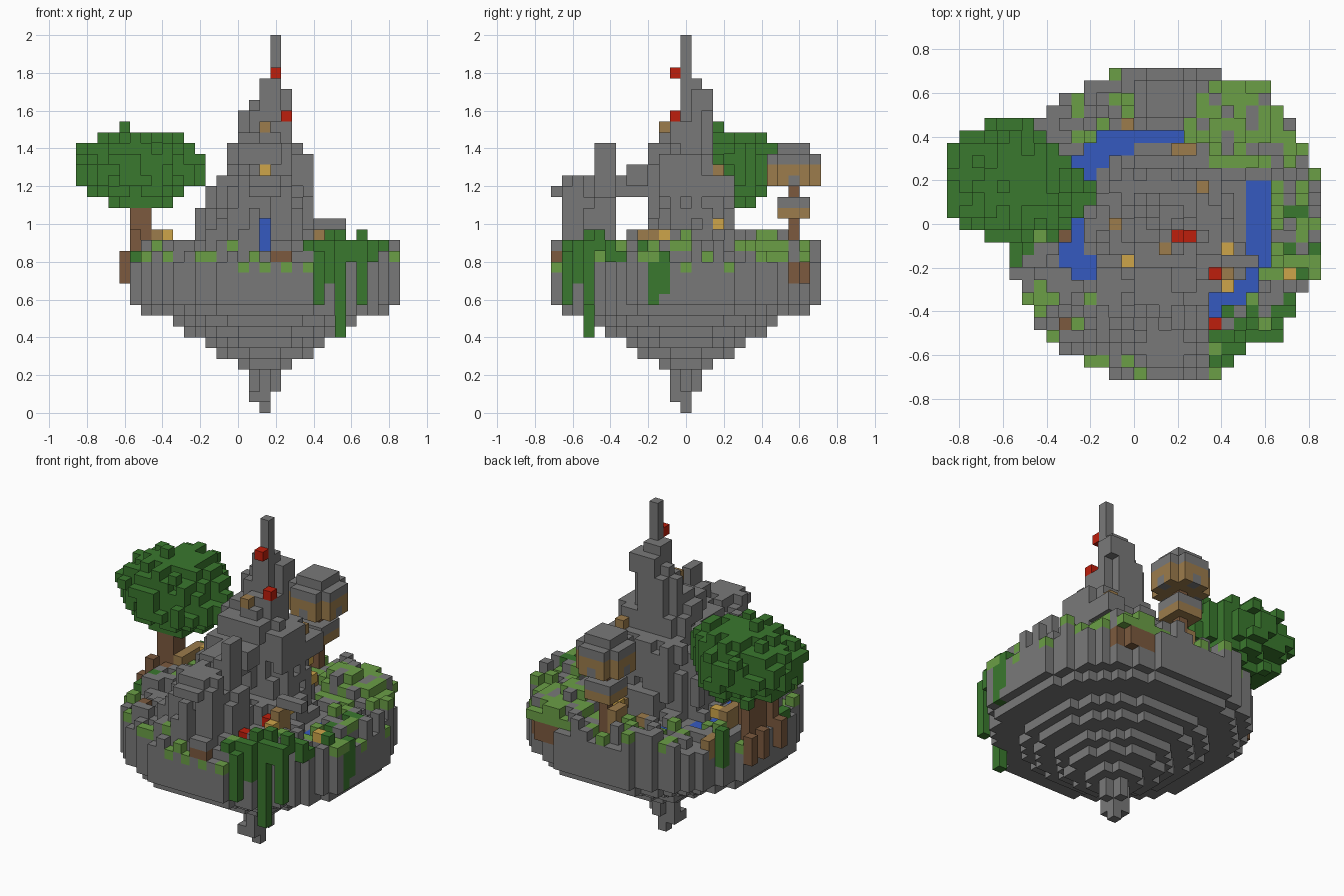
import bpy, random, math

random.seed(7)
if "Cube" in bpy.data.objects:
    bpy.data.objects.remove(bpy.data.objects["Cube"], do_unlink=True)

SIZE = 2 / 35          # edge of one block
CX, CY = 17, 12        # column at the island axis


def linear(c):
    c /= 255
    return c / 12.92 if c < 0.04 else ((c + 0.055) / 1.055) ** 2.4


COLOURS = {"stone": (121, 121, 121), "grass": (107, 159, 70), "leaf": (58, 120, 46),
           "water": (53, 90, 192), "red": (190, 30, 12), "bark": (124, 90, 62),
           "timber": (156, 124, 76), "lamp": (206, 165, 74)}
NAMES = list(COLOURS)
MATERIALS = []
for name, rgb in COLOURS.items():
    mat = bpy.data.materials.new(name)
    mat.use_nodes = True
    value = [linear(c) for c in rgb] + [1]
    mat.diffuse_color = value
    shader = mat.node_tree.nodes["Principled BSDF"]
    shader.inputs["Base Color"].default_value = value
    shader.inputs["Roughness"].default_value = 0.9
    MATERIALS.append(mat)

cells = {}             # (i, j, k) -> (part, colour)


def put(part, colour, i, j, k):
    cells[i, j, k] = (part, colour)


def box(part, colour, i0, i1, j0, j1, k0, k1):
    for i in range(i0, i1 + 1):
        for j in range(j0, j1 + 1):
            for k in range(k0, k1 + 1):
                put(part, colour, i, j, k)


def disc(part, colour, ci, cj, r, k0, k1):
    for i in range(int(ci - r), int(ci + r) + 2):
        for j in range(int(cj - r), int(cj + r) + 2):
            if math.hypot(i - ci, j - cj) <= r:
                box(part, colour, i, i, j, j, k0, k1)


def on_rock(i, j, n):
    """Blunt circle reaching n blocks each way, cut off at the front left corner."""
    dx, dy = i - CX, j - CY
    return max(abs(dx), abs(dy)) <= n and math.hypot(dx, dy) <= n * 1.05 + 0.25 and dx - dy <= 16


def chance(p):
    return random.random() < p


# Floating rock: stepped cone below, wide drum above
box("rock_base", "stone", CX, CX, CY, CY, 0, 0)
box("rock_base", "stone", CX - 1, CX, CY - 1, CY, 1, 1)
for k, n in enumerate([1, 1, 2, 4, 5, 7, 8, 11, 12, 12, 12, 12], start=2):
    for i in range(5, 30):
        for j in range(25):
            if on_rock(i, j, n):
                put("rock_base", "stone", i, j, k)

# Ground, ring river and ragged grassy rim
for i in range(5, 30):
    for j in range(25):
        r = math.hypot(i - CX, j - CY)
        if not on_rock(i, j, 12):
            continue
        dry = (i < 17 and j < 8) or (i > 19 and j > 15) or j > 19
        if 6.6 + (i > CX and j < 16) * 0.4 <= r < 8.7 and not dry:
            put("river", "water", i, j, 13)
        elif r >= 8.4:
            green = 0.5 if j > 15 or (i > CX and j > 7) else 0.24
            if r > 11.5:
                if chance(0.25):
                    put("rim", "grass", i, j, 13)
                if chance(0.45):
                    continue
            top = 13 + random.choice([0, 1, 1, 2])
            box("rim", "stone", i, i, j, j, 13, top)
            if chance(green):
                put("rim", "grass", i, j, top)
        elif r >= 7 and chance(0.5):
            put("rim", "stone", i, j, 14)

# Central mountain: tiers of (top, i range, j range) with rough edges
TIERS = [(14, 11, 23, 5, 17), (16, 11, 22, 7, 17), (18, 11, 21, 9, 16), (20, 12, 21, 9, 16),
         (21, 13, 21, 9, 16), (23, 14, 21, 9, 14), (24, 14, 20, 9, 14), (25, 15, 19, 10, 14),
         (26, 15, 19, 11, 14), (27, 15, 19, 12, 14), (28, 16, 19, 12, 14), (29, 17, 19, 12, 14),
         (30, 17, 18, 12, 13)]
bottom = 13
for top, i0, i1, j0, j1 in TIERS:
    ci, cj = (i0 + i1) / 2, (j0 + j1) / 2
    ri, rj = (i1 - i0 + 1) / 2, (j1 - j0 + 1) / 2
    for i in range(i0, i1 + 1):
        for j in range(j0, j1 + 1):
            d = math.hypot((i - ci) / ri, (j - cj) / rj)
            if d < 1.12 - random.random() * 0.36:
                box("mountain", "stone", i, i, j, j, bottom, top)
    bottom = top
box("mountain", "stone", 13, 13, 10, 11, 14, 21)
box("mountain", "stone", 17, 17, 9, 11, 18, 23)
box("mountain", "stone", 18, 18, 14, 14, 20, 29)
box("spire", "stone", 18, 18, 12, 12, 28, 34)
box("ledge", "stone", 20, 21, 12, 16, 20, 21)
box("ledge", "stone", 20, 21, 11, 13, 21, 23)

# Front crag with a portal, joined to the mountain by a bridge
for i in range(11, 21):
    for j in range(1, 6):
        if math.hypot(i - CX, j - CY) > 11.3:
            continue
        slope = max(0, 15 - i) * 1.8 + max(0, i - 19) * 2
        top = 21 - int(slope) - (j == 1) - random.choice([0, 0, 1, 2, 4])
        box("crag", "stone", i, i, j, j, 13, max(top, 14 + (i + j) % 2))
box("crag", "stone", 16, 18, 1, 3, 20, 21)
box("crag", "stone", 18, 19, 4, 5, 19, 22)
box("crag", "stone", 19, 19, 4, 5, 22, 24)
box("crag", "stone", 16, 18, 0, 0, 20, 20)
box("bridge", "stone", 15, 18, 6, 9, 20, 21)
box("bridge", "stone", 18, 19, 7, 8, 21, 22)
for j in range(0, 5):
    for k in range(15, 18):
        cells.pop((17, j, k), None)
box("waterfall", "water", 17, 17, 5, 5, 14, 17)
for i, j, k in ((14, 1, 15), (15, 0, 13), (16, 0, 14), (11, 1, 14), (21, 1, 14), (13, 1, 13)):
    put("front_grass", "grass", i, j, k)

# Grass mound on earth at the back
disc("mound_earth", "bark", 22.5, 20, 3.4, 12, 13)
disc("mound_grass", "grass", 22.5, 20.2, 3.8, 14, 14)
disc("mound_grass", "grass", 22.5, 20.2, 3.1, 15, 15)
disc("mound_grass", "grass", 22, 19.5, 1.6, 16, 16)
for n in range(14):
    i, j = random.randint(19, 25), random.randint(17, 22)
    for k in (14, 15, 16):
        if (i, j, k) in cells:
            put("mound_grass", "stone", i, j, k)

# Round house on a post
HI, HJ = 17, 22
box("house_post", "bark", HI, HI, HJ, HJ, 13, 20)
disc("house_balcony", "timber", HI, HJ, 1.5, 18, 18)
disc("house_balcony", "stone", HI, HJ, 1.5, 19, 19)
disc("house_walls", "timber", HI, HJ, 2.3, 21, 22)
for di, dj in ((2, 0), (-2, 0), (0, 2), (0, -2)):
    put("house_walls", "stone", HI + di, HJ + dj, 21)
disc("house_roof", "stone", HI, HJ, 2.3, 23, 23)
disc("house_roof", "stone", HI, HJ, 1.5, 24, 24)
box("house_steps", "timber", HI - 1, HI - 1, HJ - 1, HJ, 14, 16)

# Tree: trunk, spreading roots and rough crown
box("trunk", "bark", 5, 6, 13, 14, 13, 19)
box("trunk", "bark", 5, 5, 15, 15, 13, 17)
for i, j, k0, k1 in ((4, 11, 12, 14), (5, 11, 13, 16), (6, 12, 13, 15), (4, 14, 12, 14),
                     (4, 16, 12, 14), (9, 11, 13, 15), (9, 4, 14, 15)):
    box("roots", "bark", i, i, j, j, k0, k1)
for i in range(0, 12):
    for j in range(11, 21):
        for k in range(19, 26):
            dx, dy = i - 5.2, j - 15.5
            d = (dx / 5.7) ** 2 + (dy / 5) ** 2 + ((k - 22.2) / 3.7) ** 2
            if d < 1.24 - random.random() * 0.55 and dx + dy < 6:
                put("tree_crown", "leaf", i, j, k)
box("tree_crown", "leaf", 9, 11, 14, 14, 21, 22)
put("tree_crown", "leaf", 4, 15, 26)
box("tree_vine", "leaf", 6, 6, 18, 18, 12, 15)
box("tree_vine", "leaf", 5, 5, 9, 10, 14, 14)
box("tree_vine", "leaf", 6, 6, 10, 10, 14, 15)

# Bushes and hanging vines at the front left
for i in range(21, 30):
    for j in range(1, 14):
        r = math.hypot(i - CX, j - CY)
        if r > 8.5 and on_rock(i, j, 12) and (j < 7 or (i > 25 and 9 < j and chance(0.5))):
            top = random.choice([14, 14, 15, 15, 16] if i < 28 else [13, 14, 15])
            box("bushes", "stone", i, i, j, j, 13, top)
            if chance(0.6):
                put("bushes", "leaf", i, j, top)
            elif chance(0.5):
                put("bushes", "grass", i, j, top)
for i, j, k0, k1 in ((24, 3, 7, 14), (26, 3, 10, 15), (25, 3, 14, 15), (22, 1, 10, 14),
                     (23, 2, 12, 15), (26, 4, 15, 16), (29, 9, 10, 13), (29, 10, 11, 14),
                     (28, 8, 13, 15), (24, 4, 14, 16), (27, 5, 14, 15)):
    box("vines", "leaf", i, i, j, j, k0, k1)

# Small hut, dock and scattered timber
box("hut", "timber", 22, 22, 8, 9, 14, 16)
box("hut", "stone", 22, 24, 9, 9, 17, 17)
box("dock", "timber", 7, 7, 16, 19, 13, 14)
box("dock", "timber", 7, 7, 13, 16, 14, 16)
box("front_log", "bark", 18, 19, 0, 0, 14, 14)
box("front_log", "stone", 18, 19, 0, 0, 15, 15)
for i, j, k in ((17, 10, 26), (13, 12, 21), (20, 15, 22), (18, 18, 15), (19, 18, 15), (14, 20, 15)):
    put("timber_blocks", "timber", i, j, k)

# Lamps and red flags
for i, j, k in ((17, 9, 22), (14, 9, 18), (22, 10, 16), (22, 7, 15), (27, 8, 15), (8, 16, 16),
                (21, 15, 17), (17, 20, 16)):
    put("lamps", "lamp", i, j, k)
    if (i, j) == (14, 9):
        for above in range(k + 1, 26):
            cells.pop((i, j, above), None)
for i, j, k in ((18, 11, 31), (19, 11, 27), (21, 8, 15), (21, 4, 15)):
    put("flags", "red", i, j, k)

# Turn every part into a mesh of its exposed block faces
SIDES = []
for axis in range(3):
    for sign in (0, 1):
        quad = []
        for a, b in ((0, 0), (1, 0), (1, 1), (0, 1)):
            corner = [0, 0, 0]
            corner[axis], corner[(axis + 1) % 3], corner[(axis + 2) % 3] = sign, a, b
            quad.append(corner)
        step = [0, 0, 0]
        step[axis] = 2 * sign - 1
        SIDES.append((step, quad if sign else quad[::-1]))

for part in sorted({p for p, c in cells.values()}):
    index, faces, paint = {}, [], []
    for cell, (owner, colour) in cells.items():
        if owner != part:
            continue
        for step, quad in SIDES:
            if tuple(a + b for a, b in zip(cell, step)) in cells:
                continue
            corners = [tuple(a + b for a, b in zip(cell, q)) for q in quad]
            faces.append([index.setdefault(c, len(index)) for c in corners])
            paint.append(colour)
    if not faces:
        continue
    mesh = bpy.data.meshes.new(part)
    mesh.from_pydata([((x - 15) * SIZE, (y - 12.5) * SIZE, z * SIZE) for x, y, z in index], [], faces)
    used = sorted(set(paint), key=NAMES.index)
    for colour in used:
        mesh.materials.append(MATERIALS[NAMES.index(colour)])
    for face, colour in zip(mesh.polygons, paint):
        face.material_index = used.index(colour)
    bpy.context.collection.objects.link(bpy.data.objects.new(part, mesh))
